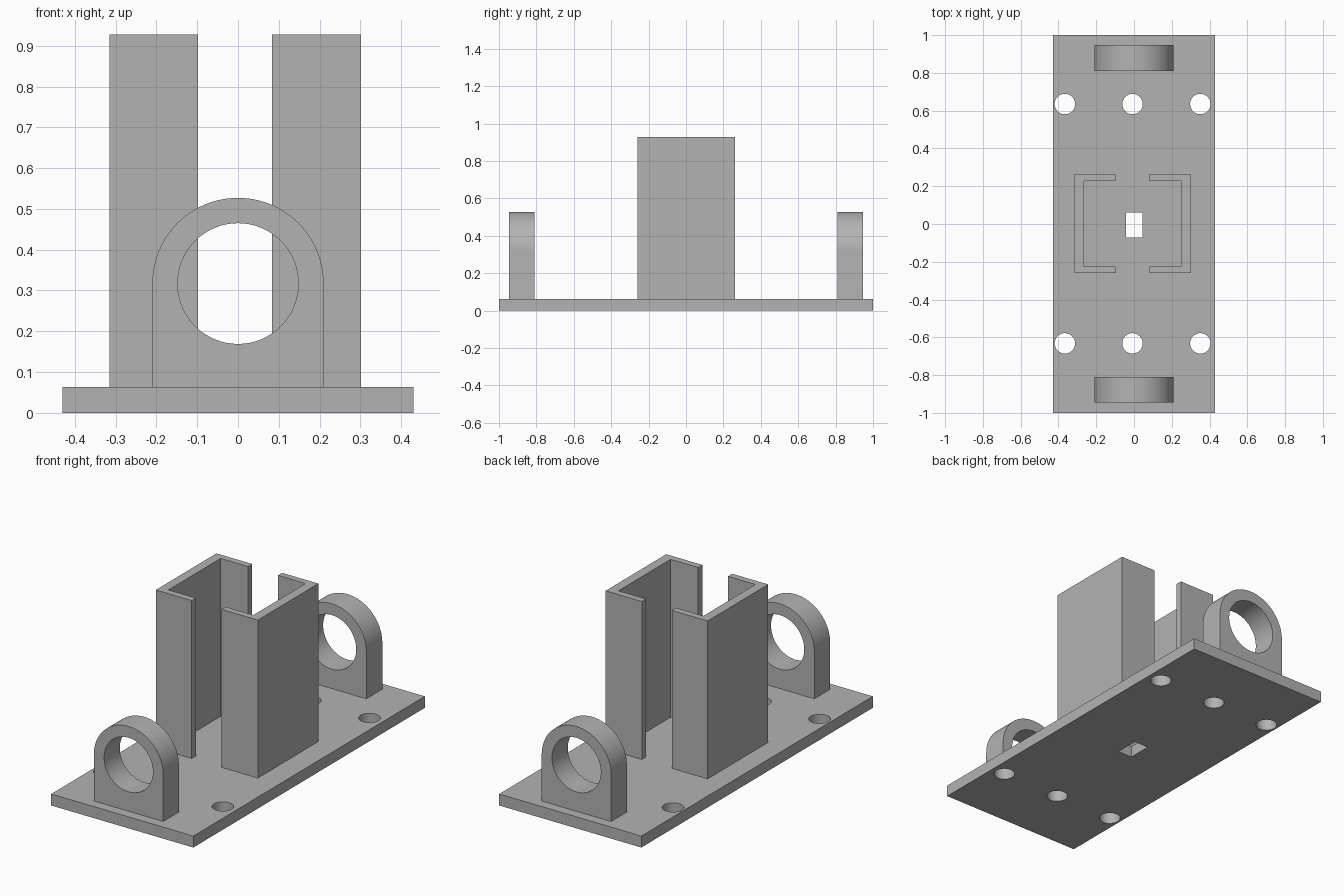
import bpy, bmesh, math
from mathutils import Matrix

if "Cube" in bpy.data.objects:
    bpy.data.objects.remove(bpy.data.objects["Cube"], do_unlink=True)

grey = bpy.data.materials.new("plain grey")
grey.use_nodes = True
colour = (0.45, 0.45, 0.45, 1)
grey.diffuse_color = colour
grey.node_tree.nodes["Principled BSDF"].inputs["Base Color"].default_value = colour


def prism(name, outline, low, high, upright=False):
    """Extrude a 2D outline along z, or along y when upright."""
    bm = bmesh.new()
    face = bm.faces.new([bm.verts.new((a, b, low)) for a, b in outline])
    ext = bmesh.ops.extrude_face_region(bm, geom=[face])
    verts = [v for v in ext["geom"] if isinstance(v, bmesh.types.BMVert)]
    bmesh.ops.translate(bm, verts=verts, vec=(0, 0, high - low))
    if upright:
        bm.transform(Matrix(((1, 0, 0, 0), (0, 0, 1, 0), (0, 1, 0, 0), (0, 0, 0, 1))))
    bmesh.ops.recalc_face_normals(bm, faces=bm.faces)
    mesh = bpy.data.meshes.new(name)
    bm.to_mesh(mesh)
    bm.free()
    mesh.materials.append(grey)
    obj = bpy.data.objects.new(name, mesh)
    bpy.context.collection.objects.link(obj)
    return obj


def rect(x0, x1, y0, y1):
    return [(x0, y0), (x1, y0), (x1, y1), (x0, y1)]


def arc(cx, cy, r, start, end, n):
    return [(cx + r * math.cos(start + (end - start) * i / n),
             cy + r * math.sin(start + (end - start) * i / n)) for i in range(n + 1)]


def circle(cx, cy, r, n=64):
    return arc(cx, cy, r, 0, math.tau, n)[:-1]


def cut(obj, cutters):
    for c in cutters:
        c.hide_render = True
        mod = obj.modifiers.new("hole", 'BOOLEAN')
        mod.operation = 'DIFFERENCE'
        mod.solver = 'EXACT'
        mod.object = c
    bpy.context.view_layer.objects.active = obj
    for mod in list(obj.modifiers):
        bpy.ops.object.modifier_apply(modifier=mod.name)
    for c in cutters:
        bpy.data.objects.remove(c, do_unlink=True)


def smooth(obj):
    bpy.ops.object.select_all(action='DESELECT')
    obj.select_set(True)
    bpy.context.view_layer.objects.active = obj
    bpy.ops.object.shade_smooth_by_angle(angle=math.radians(30))


# Base plate with six bolt holes and a central slot
TOP = 0.063
base = prism("base_plate", rect(-0.43, 0.43, -1, 1), 0, TOP)
holes = [prism("hole_cutter", circle(x, y, 0.054), -0.1, 0.2)
         for x in (-0.366, -0.008, 0.351) for y in (-0.632, 0.635)]
holes.append(prism("slot_cutter", rect(-0.042, 0.045, -0.072, 0.06), -0.1, 0.2))
cut(base, holes)
smooth(base)

# Facing C-shaped channels
y0, y1, lip = -0.26, 0.263, 0.036
for name, outer, inner, tip in (("right_channel", -0.315, -0.264, -0.098),
                                ("left_channel", 0.302, 0.25, 0.083)):
    prism(name, [(outer, y0), (tip, y0), (tip, y0 + lip), (inner, y0 + lip),
                 (inner, y1 - lip), (tip, y1 - lip), (tip, y1), (outer, y1)], TOP, 0.927)

# Round-topped lugs with a bore at each end
R, HEIGHT = 0.21, 0.317
lug_outline = [(-R, TOP), (R, TOP)] + arc(0, HEIGHT, R, 0, math.pi, 48)
for name, near, far in (("front_lug", -0.946, -0.81), ("back_lug", 0.81, 0.947)):
    lug = prism(name, lug_outline, near, far, upright=True)
    cut(lug, [prism("bore_cutter", circle(0, HEIGHT, 0.148), near - 0.1, far + 0.1, upright=True)])
    smooth(lug)
